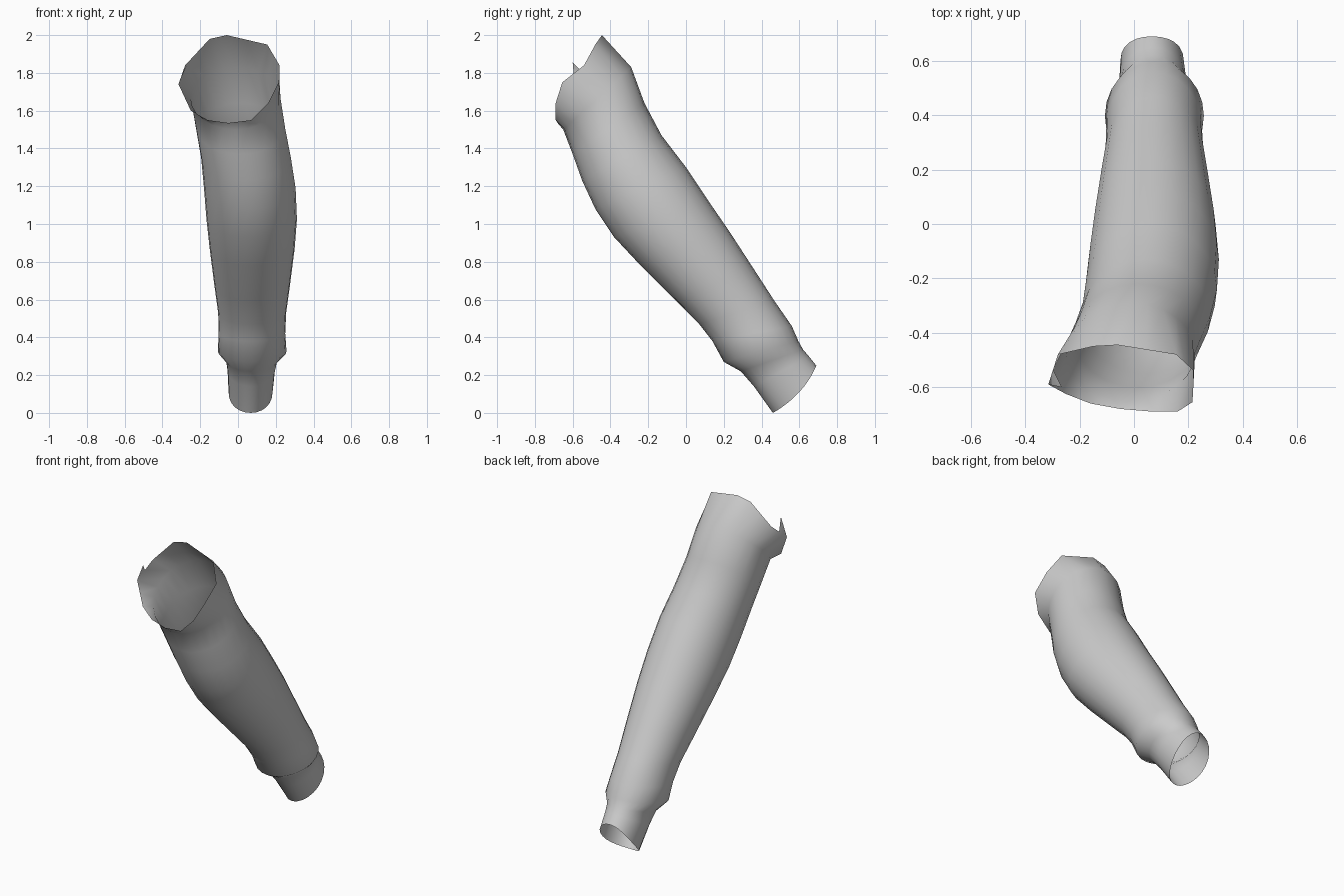
import bpy, bmesh
from math import sin, cos, pi
from mathutils import Vector

if "Cube" in bpy.data.objects:
    bpy.data.objects.remove(bpy.data.objects["Cube"])

N = 24

# Ragged upper opening, from the back around by +x
rim = [Vector(p) for p in (
    (-.06, -.445, 2.0), (.155, -.48, 1.95), (.22, -.54, 1.84), (.215, -.655, 1.75),
    (.16, -.69, 1.64), (.07, -.69, 1.55), (-.05, -.68, 1.535), (-.16, -.66, 1.55),
    (-.25, -.625, 1.6), (-.315, -.59, 1.74), (-.28, -.48, 1.84), (-.15, -.45, 1.98))]

# Cross-sections: front y, front z, back y, back z, left x, right x
sections = (
    (-.65, 1.50, -.29, 1.83, -.25, .225),
    (-.60, 1.37, -.22, 1.64, -.222, .25),
    (-.55, 1.23, -.13, 1.47, -.195, .28),
    (-.48, 1.08, 0, 1.30, -.18, .305),
    (-.38, .93, .12, 1.12, -.167, .312),
    (-.24, .78, .23, .96, -.15, .30),
    (-.05, .59, .36, .76, -.125, .275),
    (.07, .47, .47, .59, -.105, .255),
    (.14, .38, .56, .46, -.102, .25),
    (.20, .27, .595, .38, -.107, .257),
    (.29, .22, .62, .335, -.063, .208),
    (.36, .14, .65, .30, -.055, .195),
    (.46, 0, .69, .25, -.05, .183),
)


def section_ring(fy, fz, by, bz, xl, xr, bow=0):
    ring = []
    for i in range(N):
        a = 2 * pi * i / N
        t = (1 + cos(a)) / 2
        s = sin(a) ** 2 * bow
        ring.append(Vector(((xl + xr) / 2 + (xr - xl) / 2 * sin(a),
                            fy + (by - fy) * t + s, fz + (bz - fz) * t - s * .6)))
    return ring


rings = [[p for i in range(12) for p in (rim[i], (rim[i] + rim[(i + 1) % 12]) / 2)]]
for k, s in enumerate(sections):
    rings.append(section_ring(*s, bow=.025 if k == len(sections) - 1 else 0))

# Open leg tube
bm = bmesh.new()
loops = [[bm.verts.new(p) for p in ring] for ring in rings]
for a, b in zip(loops, loops[1:]):
    for i in range(N):
        j = (i + 1) % N
        bm.faces.new((a[i], b[i], b[j], a[j]))
# Torn flap on the left of the upper opening
tip = bm.verts.new((-.265, -.6, 1.855))
bm.faces.new((loops[0][18], loops[0][19], tip))
bmesh.ops.recalc_face_normals(bm, faces=bm.faces)
mesh = bpy.data.meshes.new("leg_tube")
bm.to_mesh(mesh)
bm.free()
leg = bpy.data.objects.new("leg_tube", mesh)
bpy.context.collection.objects.link(leg)
for f in mesh.polygons:
    f.use_smooth = True
